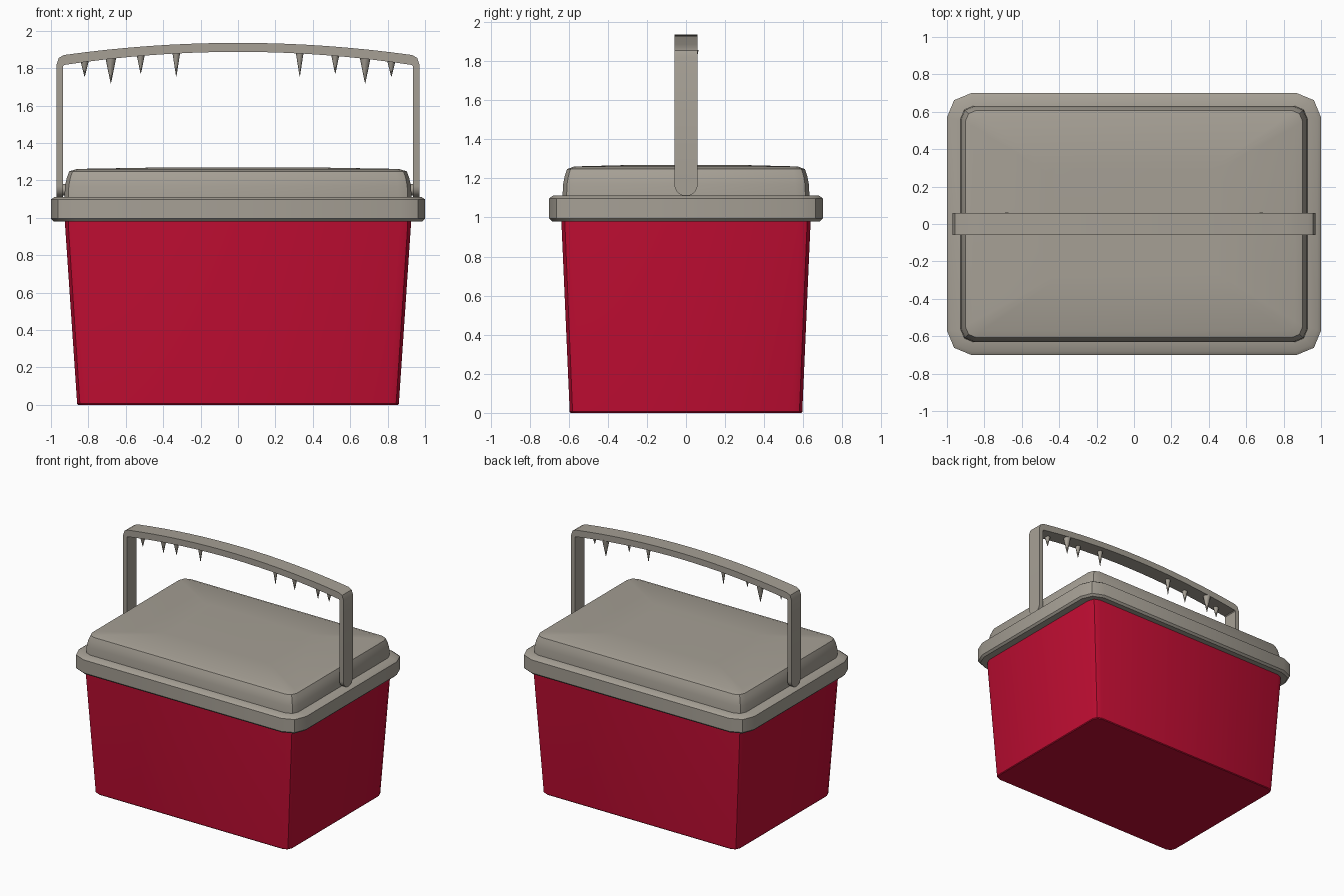
import bpy, bmesh, math

if "Cube" in bpy.data.objects:
    bpy.data.objects.remove(bpy.data.objects["Cube"])


def material(name, rgb):
    m = bpy.data.materials.new(name)
    m.diffuse_color = (*rgb, 1)
    m.use_nodes = True
    m.node_tree.nodes["Principled BSDF"].inputs["Base Color"].default_value = m.diffuse_color
    return m


RED = material("red plastic", (0.52, 0.004, 0.032))
GREY = material("warm grey plastic", (0.38, 0.35, 0.30))


def finish(bm, name, mat, angle=35):
    bmesh.ops.recalc_face_normals(bm, faces=bm.faces)
    me = bpy.data.meshes.new(name)
    bm.to_mesh(me)
    bm.free()
    ob = bpy.data.objects.new(name, me)
    bpy.context.collection.objects.link(ob)
    me.materials.append(mat)
    bpy.ops.object.select_all(action='DESELECT')
    ob.select_set(True)
    bpy.context.view_layer.objects.active = ob
    bpy.ops.object.shade_smooth_by_angle(angle=math.radians(angle))
    return ob


def rounded_rect(hx, hy, r, seg=2):
    pts = []
    for k, (sx, sy) in enumerate([(1, 1), (-1, 1), (-1, -1), (1, -1)]):
        for i in range(seg + 1):
            a = math.pi / 2 * (k + i / seg)
            pts.append((sx * (hx - r) + r * math.cos(a), sy * (hy - r) + r * math.sin(a)))
    return pts


def stacked(name, rings, mat, angle=35):
    """Rounded rectangles (half x, half y, corner radius, z) joined bottom to top."""
    bm = bmesh.new()
    loops = [[bm.verts.new((x, y, z)) for x, y in rounded_rect(hx, hy, r)] for hx, hy, r, z in rings]
    for a, b in zip(loops, loops[1:]):
        for i in range(len(a)):
            j = (i + 1) % len(a)
            bm.faces.new((a[i], a[j], b[j], b[i]))
    bm.faces.new(loops[0])
    bm.faces.new(loops[-1])
    return finish(bm, name, mat, angle)


# Tapered tub
stacked("tub", [(0.855, 0.59, 0.05, 0), (0.86, 0.595, 0.05, 0.006),
                (0.925, 0.637, 0.06, 0.965), (0.925, 0.637, 0.06, 1.0)], RED)

# Lid rim with bevelled edges
stacked("lid_rim", [(0.90, 0.61, 0.06, 0.985), (0.985, 0.685, 0.12, 0.98), (1.0, 0.70, 0.13, 0.995),
                    (1.0, 0.70, 0.13, 1.098), (0.98, 0.68, 0.115, 1.112), (0.90, 0.60, 0.06, 1.112)], GREY)

# Raised lid with a very shallow dome
stacked("lid_top", [(0.928, 0.632, 0.07, 1.10), (0.925, 0.629, 0.07, 1.17), (0.915, 0.62, 0.065, 1.215),
                    (0.902, 0.608, 0.06, 1.248), (0.86, 0.57, 0.05, 1.261), (0.45, 0.3, 0.03, 1.268)], GREY, 30)

# Carry handle: arched bar, cut corners, straight legs, swept across its width
N = 16
W = 0.06


def arch(half, top, drop):
    return [(half * (2 * i / N - 1), top - drop * (2 * i / N - 1) ** 2) for i in range(N + 1)]


outer = [(-0.97, 1.17), (-0.97, 1.82), (-0.958, 1.855)] + arch(0.93, 1.935, 0.065) \
    + [(0.958, 1.855), (0.97, 1.82), (0.97, 1.17)]
inner = [(-0.935, 1.17), (-0.935, 1.80), (-0.935, 1.81)] + arch(0.93, 1.887, 0.07) \
    + [(0.935, 1.81), (0.935, 1.80), (0.935, 1.17)]
bm = bmesh.new()
sections = [[bm.verts.new(c) for c in ((o[0], -W, o[1]), (o[0], W, o[1]), (i[0], W, i[1]), (i[0], -W, i[1]))]
            for o, i in zip(outer, inner)]
for a, b in zip(sections, sections[1:]):
    for k in range(4):
        j = (k + 1) % 4
        bm.faces.new((a[k], a[j], b[j], b[k]))
# Rounded feet of the legs
for s in (-1, 1):
    rims = [[bm.verts.new((s * x, W * math.cos(t * math.pi / 10), 1.17 - W * math.sin(t * math.pi / 10)))
             for t in range(11)] for x in (0.935, 0.97)]
    for t in range(10):
        bm.faces.new((rims[0][t], rims[0][t + 1], rims[1][t + 1], rims[1][t]))
    for rim in rims:
        bm.faces.new(rim)
bmesh.ops.remove_doubles(bm, verts=bm.verts, dist=0.0005)
finish(bm, "handle", GREY, 25)

# Fangs under the bar and pivot pins at the feet, mirrored left and right
FANGS = [(0.82, -0.025, 1.755, 0.022), (0.68, 0.035, 1.718, 0.029),
         (0.52, -0.03, 1.77, 0.022), (0.33, 0.0, 1.755, 0.021)]
for side, s in (("left", -1), ("right", 1)):
    for n, (x, y, tip, r) in enumerate(FANGS):
        top = 1.893 - 0.07 * (x / 0.93) ** 2
        bm = bmesh.new()
        bmesh.ops.create_cone(bm, cap_ends=True, segments=8, radius1=0.001, radius2=r, depth=top - tip)
        bmesh.ops.translate(bm, verts=bm.verts, vec=(s * x, y, (top + tip) / 2))
        finish(bm, f"fang_{side}_{n + 1}", GREY, 50)
    bm = bmesh.new()
    bmesh.ops.create_cone(bm, cap_ends=True, segments=16, radius1=0.03, radius2=0.03, depth=0.05)
    for v in bm.verts:
        v.co = (s * 0.925 + v.co.z, v.co.x, v.co.y + 1.15)
    finish(bm, f"pivot_pin_{side}", GREY)
